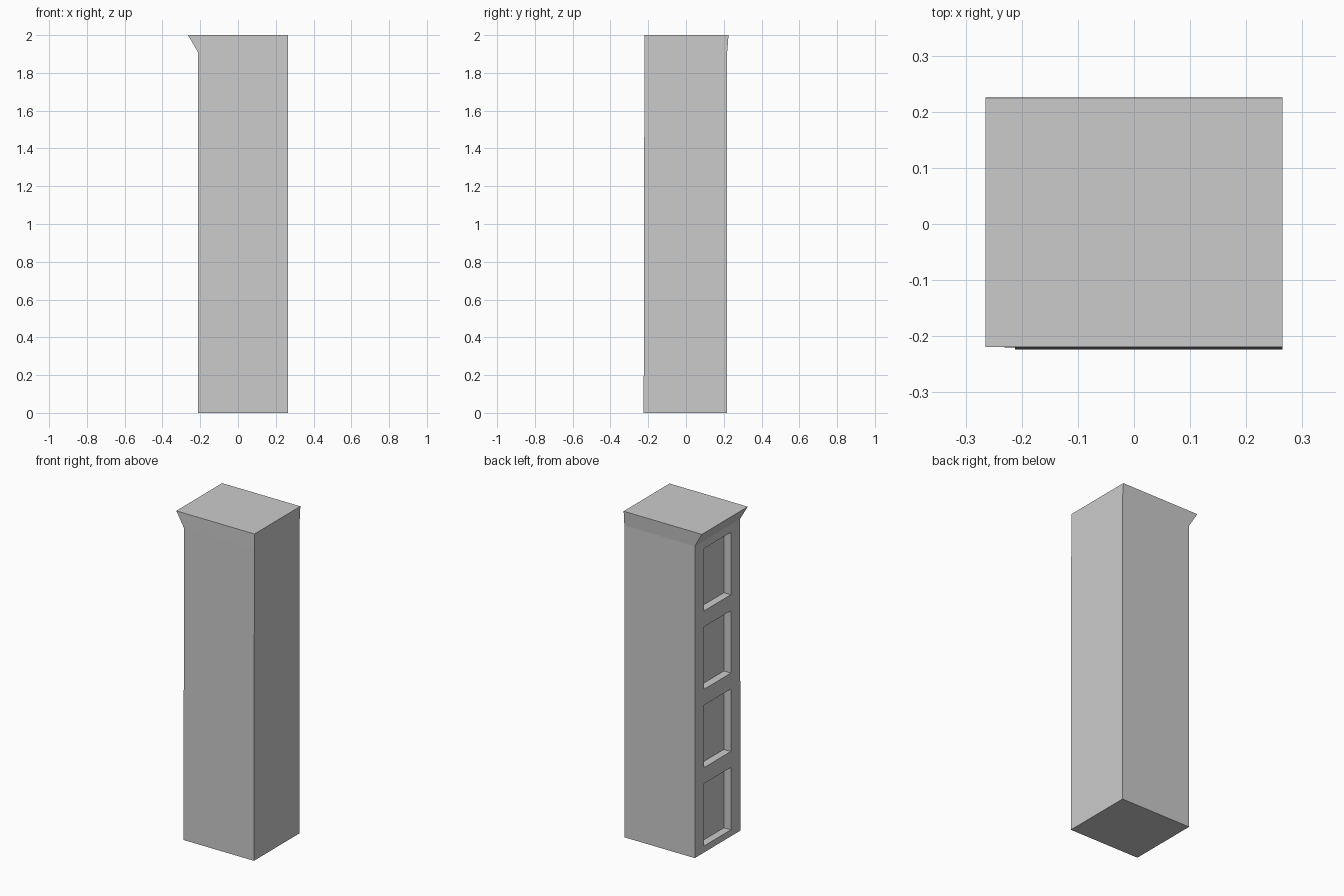
import bpy, bmesh

if "Cube" in bpy.data.objects:
    bpy.data.objects.remove(bpy.data.objects["Cube"])

# Cross-sections up the tower: z, x min, x max, y min, y max
SECTIONS = [
    (0.0, -0.212, 0.265, -0.224, 0.218),
    (0.6, -0.212, 0.265, -0.223, 0.218),
    (1.91, -0.212, 0.265, -0.220, 0.218),
    (2.0, -0.265, 0.265, -0.219, 0.225),
]


def loft(name, sections):
    bm = bmesh.new()
    rings = []
    for z, x0, x1, y0, y1 in sections:
        corners = ((x0, y0), (x1, y0), (x1, y1), (x0, y1))
        rings.append([bm.verts.new((x, y, z)) for x, y in corners])
    for lo, hi in zip(rings, rings[1:]):
        for i in range(4):
            j = (i + 1) % 4
            bm.faces.new((lo[i], lo[j], hi[j], hi[i]))
    bm.faces.new(rings[0][::-1])
    bm.faces.new(rings[-1])
    bmesh.ops.recalc_face_normals(bm, faces=bm.faces)
    mesh = bpy.data.meshes.new(name)
    bm.to_mesh(mesh)
    bm.free()
    obj = bpy.data.objects.new(name, mesh)
    bpy.context.collection.objects.link(obj)
    return obj


# Tower block with the flared cornice on its left side
tower = loft("tower_block", SECTIONS)
bpy.context.view_layer.objects.active = tower

# Four recessed window panels stacked on the left side
for i in range(4):
    z = 0.04 + 0.48 * i
    cutter = loft("window_cutter", [(z, -0.35, -0.165, -0.131, 0.129),
                                    (z + 0.382, -0.35, -0.165, -0.131, 0.129)])
    cutter.hide_render = True
    mod = tower.modifiers.new("window_recess", 'BOOLEAN')
    mod.operation = 'DIFFERENCE'
    mod.solver = 'EXACT'
    mod.object = cutter
    bpy.ops.object.modifier_apply(modifier=mod.name)
    bpy.data.objects.remove(cutter)
